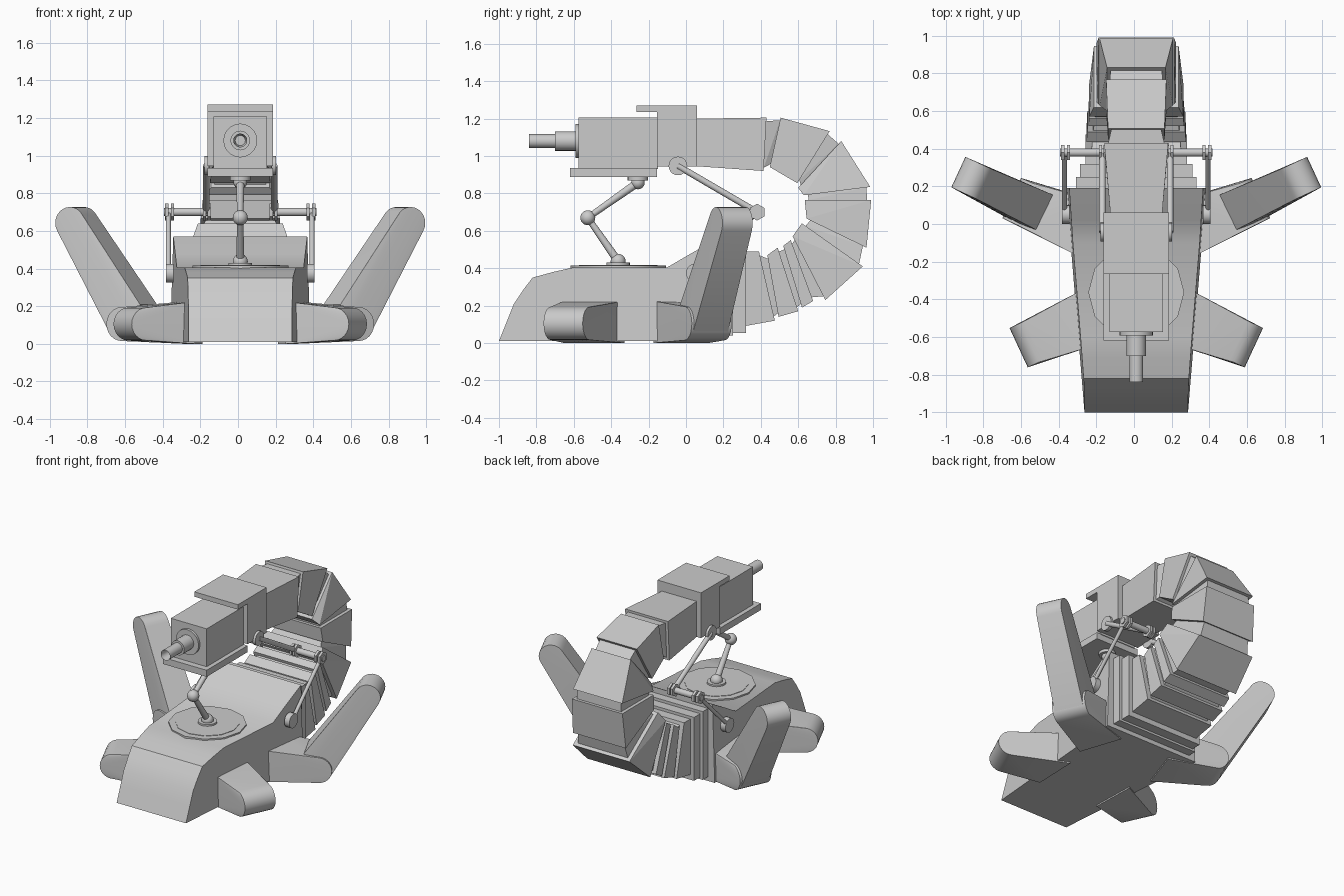
import bpy, bmesh, math
from mathutils import Vector as V

if "Cube" in bpy.data.objects:
    bpy.data.objects.remove(bpy.data.objects["Cube"])

CX = 0.012  # centre line of the machine
grey = bpy.data.materials.new("plain grey")
grey.diffuse_color = (0.6, 0.6, 0.6, 1)
grey.use_nodes = True
grey.node_tree.nodes["Principled BSDF"].inputs["Base Color"].default_value = grey.diffuse_color


def finish(name, bm, smooth=True):
    bmesh.ops.recalc_face_normals(bm, faces=bm.faces)
    me = bpy.data.meshes.new(name)
    bm.to_mesh(me)
    bm.free()
    me.materials.append(grey)
    ob = bpy.data.objects.new(name, me)
    bpy.context.collection.objects.link(ob)
    if smooth:
        bpy.ops.object.select_all(action='DESELECT')
        ob.select_set(True)
        bpy.context.view_layer.objects.active = ob
        bpy.ops.object.shade_smooth_by_angle(angle=math.radians(32))
    return ob


def hull(name, pts, smooth=False):
    bm = bmesh.new()
    for p in pts:
        bm.verts.new(p)
    res = bmesh.ops.convex_hull(bm, input=bm.verts)
    loose = [v for v in bm.verts if not v.link_faces]
    bmesh.ops.delete(bm, geom=loose, context='VERTS')
    bmesh.ops.dissolve_limit(bm, angle_limit=0.01, verts=bm.verts, edges=bm.edges)
    return finish(name, bm, smooth)


def box(name, hx, y0, y1, z0, z1):
    return hull(name, [(CX + sx * hx, y, z) for sx in (-1, 1) for y in (y0, y1) for z in (z0, z1)])


def rod(name, a, b, r, r2=None, sides=20):
    a, b = V(a), V(b)
    bm = bmesh.new()
    bmesh.ops.create_cone(bm, cap_ends=True, segments=sides, radius1=r,
                          radius2=r if r2 is None else r2, depth=(b - a).length)
    bm.transform((b - a).to_track_quat('Z', 'Y').to_matrix().to_4x4())
    bmesh.ops.translate(bm, vec=(a + b) / 2, verts=bm.verts)
    return finish(name, bm)


def ball(name, c, r):
    bm = bmesh.new()
    bmesh.ops.create_uvsphere(bm, u_segments=20, v_segments=12, radius=r)
    bmesh.ops.translate(bm, vec=c, verts=bm.verts)
    return finish(name, bm)


# Wedge-shaped body, widening to the rear
profile = [(-1, .01), (-.96, .11), (-.92, .21), (-.87, .285), (-.82, .35), (-.71, .38), (-.6, .405),
           (-.1, .405), (.02, .475), (.19, .57), (.19, .01)]
bm = bmesh.new()
sides = []
for s in (-1, 1):
    sides.append([bm.verts.new((CX + s * (.275 + (y + 1) * .082 - .03 * max(0, z - .01)), y, z))
                  for y, z in profile])
    bm.faces.new(sides[-1])
n = len(profile)
for i in range(n):
    j = (i + 1) % n
    bm.faces.new((sides[0][i], sides[0][j], sides[1][j], sides[1][i]))
finish("body", bm)

# Turntable and jointed sensor arm
rod("turntable", (CX, -.363, .40), (CX, -.363, .415), .255, sides=12)
rod("turntable_top", (CX, -.363, .41), (CX, -.363, .418), .21, sides=12)
rod("arm_base", (CX, -.363, .41), (CX, -.363, .43), .063)
j0, j1, j2 = (CX, -.363, .437), (CX, -.525, .67), (CX, -.257, .858)
for i, (p, r) in enumerate(((j0, .04), (j1, .04), (j2, .036))):
    ball(f"arm_joint_{i}", p, r)
rod("arm_lower", j0, j1, .022, .016)
rod("arm_upper", j1, j2, .016, .022)
rod("arm_mount", (CX, -.257, .868), (CX, -.257, .89), .055)

# Gun and its housing
box("gun_box", .142, -.575, -.15, .93, 1.207)
box("gun_plate", .173, -.62, -.155, .888, .935)
box("gun_housing", .173, -.155, .06, .945, 1.27)
box("housing_hood", .173, -.265, -.15, 1.235, 1.27)
rod("barrel_collar", (CX, -.592, 1.08), (CX, -.57, 1.08), .09)
rod("barrel_sleeve", (CX, -.70, 1.08), (CX, -.58, 1.08), .052)
muzzle = rod("barrel", (CX, -.84, 1.08), (CX, -.69, 1.08), .037)
bm = bmesh.new()
bm.from_mesh(muzzle.data)
front = [f for f in bm.faces if f.normal.y < -.9]
bmesh.ops.inset_region(bm, faces=front, thickness=.01)
bmesh.ops.translate(bm, vec=(0, .08, 0), verts=front[0].verts)
bm.to_mesh(muzzle.data)
bm.free()

# Curling tail: inner and outer (y, z) with half width at each end of a segment
box("tail_root", .32, .18, .25, .04, .53)
box("tail_root_step", .30, .25, .32, .055, .51)
tail = [((.31, .49), (.31, .09), .27, (.39, .49), (.475, .12), .27),
        ((.435, .47), (.495, .14), .265, (.49, .51), (.60, .17), .26),
        ((.52, .52), (.62, .19), .255, (.56, .55), (.68, .225), .25),
        ((.57, .57), (.745, .23), .25, (.62, .64), (.945, .41), .225),
        ((.645, .665), (.965, .51), .21, (.635, .765), (.99, .765), .2),
        ((.63, .79), (.985, .835), .195, (.60, .83), (.83, 1.08), .155),
        ((.595, .855), (.768, 1.133), .16, (.448, .941), (.506, 1.205), .15),
        ((.415, .92), (.43, 1.205), .17, (.06, .945), (.06, 1.2), .138)]


def end_face(inner, outer, w, k=1.0):
    pts = [V((CX + s * w, p[0], p[1])) for s in (-1, 1) for p in (inner, outer)]
    mid = sum(pts, V()) / 4
    return [mid + (p - mid) * k for p in pts]


for i, seg in enumerate(tail):
    hull(f"tail_segment_{i}", end_face(*seg[:3]) + end_face(*seg[3:]))
    if i:
        hull(f"tail_link_{i}", end_face(*tail[i - 1][3:], .88) + end_face(*seg[:3], .88))


# Legs: convex blocks ending in a rounded joint
def ring(c, axis, width, r):
    c, axis = V(c), V(axis).normalized()
    out = axis.cross(V((0, 0, 1)))
    return [c + axis * (h * width / 2) + out * (r * math.cos(t)) + V((0, 0, r * math.sin(t)))
            for h in (-1, 1) for t in [k * math.tau / 24 for k in range(24)]]


def mirror_hull(name, pts):
    for side, s in (("right", 1), ("left", -1)):
        hull(f"{name}_{side}", [(CX + s * p[0], p[1], p[2]) for p in pts], True)


def base(a, b, z1):
    return [V((p[0], p[1], z)) for p in (a, b) for z in (0, z1)]


mirror_hull("front_leg", ring((.545, -.62, .105), (.42, .907, 0), .23, .088)
            + base((.25, -.33), (.24, -.65), .225))
knee = ring((.58, .10, .105), (-.42, .907, 0), .235, .09)
mirror_hull("rear_leg_lower", knee + base((.30, -.175), (.2, .12), .225))
mirror_hull("rear_leg_upper", ring((.868, .24, .642), (-.42, .907, 0), .178, .085)
            + ring((.585, .10, .108), (-.42, .907, 0), .205, .088)
            + [V((.533, -.03, .21)), V((.443, .155, .21))])

# Linkage struts on both sides of the gun
for side, s in (("right", 1), ("left", -1)):
    def at(x, y, z):
        return (CX + s * x, y, z)
    ax = (.38, .70)
    rod(f"gun_pivot_{side}", at(.165, -.043, .947), at(.19, -.043, .947), .05)
    rod(f"gun_strut_{side}", at(.18, -.043, .947), at(.18, *ax), .017)
    rod(f"axle_{side}", at(.165, *ax), at(.405, *ax), .022)
    for i, x in enumerate((.165, .19, .36, .39)):
        rod(f"axle_nut_{side}_{i}", at(x - .009, *ax), at(x + .009, *ax), .045, sides=6)
    rod(f"body_strut_{side}", at(.382, *ax), at(.382, .05, .375), .013)
    rod(f"body_pivot_{side}", at(.355, .05, .375), at(.395, .05, .375), .05)
